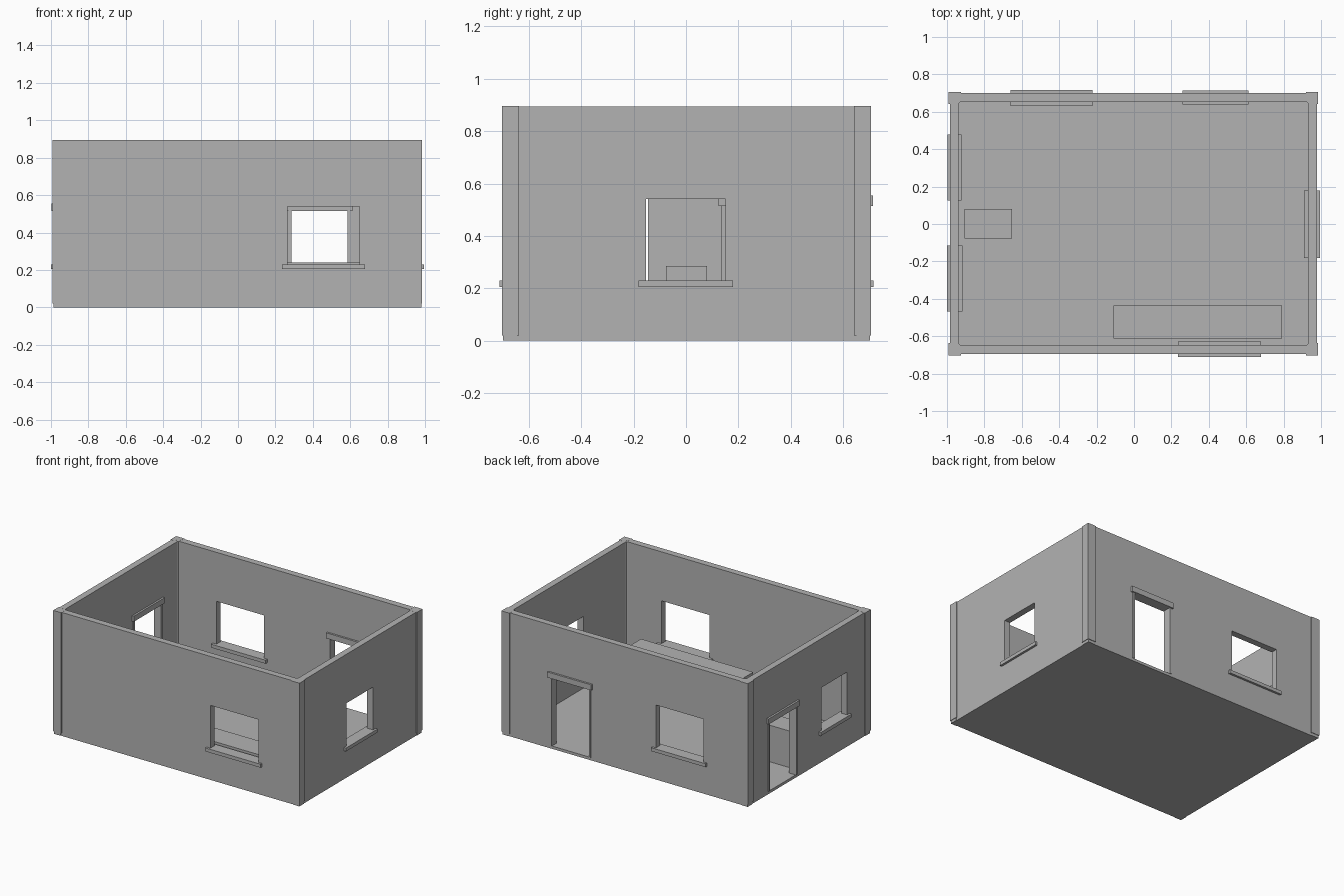
import bpy
import bmesh

if "Cube" in bpy.data.objects:
    bpy.data.objects.remove(bpy.data.objects["Cube"])

plaster = bpy.data.materials.new("plain grey")
plaster.use_nodes = True
GREY = (0.45, 0.45, 0.45, 1)
plaster.diffuse_color = GREY
plaster.node_tree.nodes["Principled BSDF"].inputs["Base Color"].default_value = GREY

# Outer and inner wall planes
X0, X1, Y0, Y1 = -0.984, 0.978, -0.695, 0.70
T = 0.047
FLOOR, TOP = 0.02, 0.895
HEAD, LINTEL_TOP = 0.515, 0.555


def box(name, x, y, z, chamfer=0):
    """Box from (low, high) ranges, with optional chamfered upright edges."""
    bm = bmesh.new()
    bmesh.ops.create_cube(bm, size=1)
    for v in bm.verts:
        v.co = [r[0] if c < 0 else r[1] for c, r in zip(v.co, (x, y, z))]
    if chamfer:
        upright = [e for e in bm.edges
                   if abs(e.verts[0].co.z - e.verts[1].co.z) > 0.01]
        bmesh.ops.bevel(bm, geom=upright, offset=chamfer, segments=2,
                        profile=0.5, affect='EDGES')
    mesh = bpy.data.meshes.new(name)
    bm.to_mesh(mesh)
    bm.free()
    mesh.materials.append(plaster)
    ob = bpy.data.objects.new(name, mesh)
    bpy.context.scene.collection.objects.link(ob)
    return ob


def wall_box(name, side, along, z, inside, outside):
    """Box set into one wall, reaching past its inner and outer faces."""
    low = {"left": X1 - T, "right": X0, "back": Y1 - T, "front": Y0}[side]
    positive = side in ("left", "back")
    a, b = (inside, outside) if positive else (outside, inside)
    across = (low - a, low + T + b)
    if side in ("left", "right"):
        return box(name, across, along, z)
    return box(name, along, across, z)


def cut(target, cutter):
    """Subtract the cutter and discard it."""
    mod = target.modifiers.new("opening", 'BOOLEAN')
    mod.operation = 'DIFFERENCE'
    mod.solver = 'EXACT'
    mod.object = cutter
    bpy.context.view_layer.update()
    result = bpy.data.meshes.new_from_object(
        target.evaluated_get(bpy.context.evaluated_depsgraph_get()))
    target.modifiers.clear()
    target.data = result
    bpy.data.objects.remove(cutter)


# Shell: floor and four walls
walls = box("walls_and_floor", (X0, X1), (Y0, Y1), (0, TOP))
cut(walls, box("room_cutter", (X0 + T, X1 - T), (Y0 + T, Y1 - T),
               (FLOOR, 1), chamfer=0.012))

# Windows with sills
windows = {"front": (0.265, 0.65), "back": (-0.63, -0.25),
           "left": (-0.153, 0.15), "right": (-0.44, -0.145)}
for side, (a, b) in windows.items():
    cut(walls, wall_box("window_cutter", side, (a, b), (0.22, 0.54), 0.05, 0.05))
    wall_box(side + "_window_sill", side, (a - 0.029, b + 0.029),
             (0.205, 0.23), 0.021, 0.016)

# Doorways with jambs and lintels
doors = {"back": (0.285, 0.585), "right": (0.15, 0.45)}
for side, (a, b) in doors.items():
    cut(walls, wall_box("door_cutter", side, (a - 0.005, b + 0.005),
                        (FLOOR, HEAD + 0.01), 0.05, 0.05))
    for end, span in (("a", (a - 0.015, a)), ("b", (b, b + 0.015))):
        wall_box(side + "_door_jamb_" + end, side, span,
                 (FLOOR, HEAD), 0.006, 0.006)
    wall_box(side + "_door_lintel", side, (a - 0.025, b + 0.028),
             (HEAD, LINTEL_TOP), 0.014, 0.014)

# Corner posts on small feet, kept within the wall thickness
for xname, x, sx in (("left", X1, 1), ("right", X0, -1)):
    for yname, y, sy in (("back", Y1, 1), ("front", Y0, -1)):
        name = yname + "_" + xname
        for part, z, out, size in (("post", (FLOOR, TOP + 0.0005), 0.007, 0.058),
                                   ("foot", (0, FLOOR), 0.003, 0.05)):
            # Two thin slabs wrap the corner
            ex, ey = x + sx * out, y + sy * out
            box(f"{name}_{part}_side", sorted((ex, x - sx * T * 0.9)),
                sorted((ey, y - sy * T * 0.9)), z)
            box(f"{name}_{part}_wing_x", sorted((x, x - sx * size)),
                sorted((ey, y - sy * 0.03)), z)
            box(f"{name}_{part}_wing_y", sorted((ex, x - sx * 0.03)),
                sorted((y, y - sy * size)), z)

# Furniture blocks in the room
box("low_counter", (-0.11, 0.79), (-0.613, -0.437), (FLOOR, 0.24))
box("small_cabinet", (-0.905, -0.653), (-0.077, 0.08), (FLOOR, 0.285))
